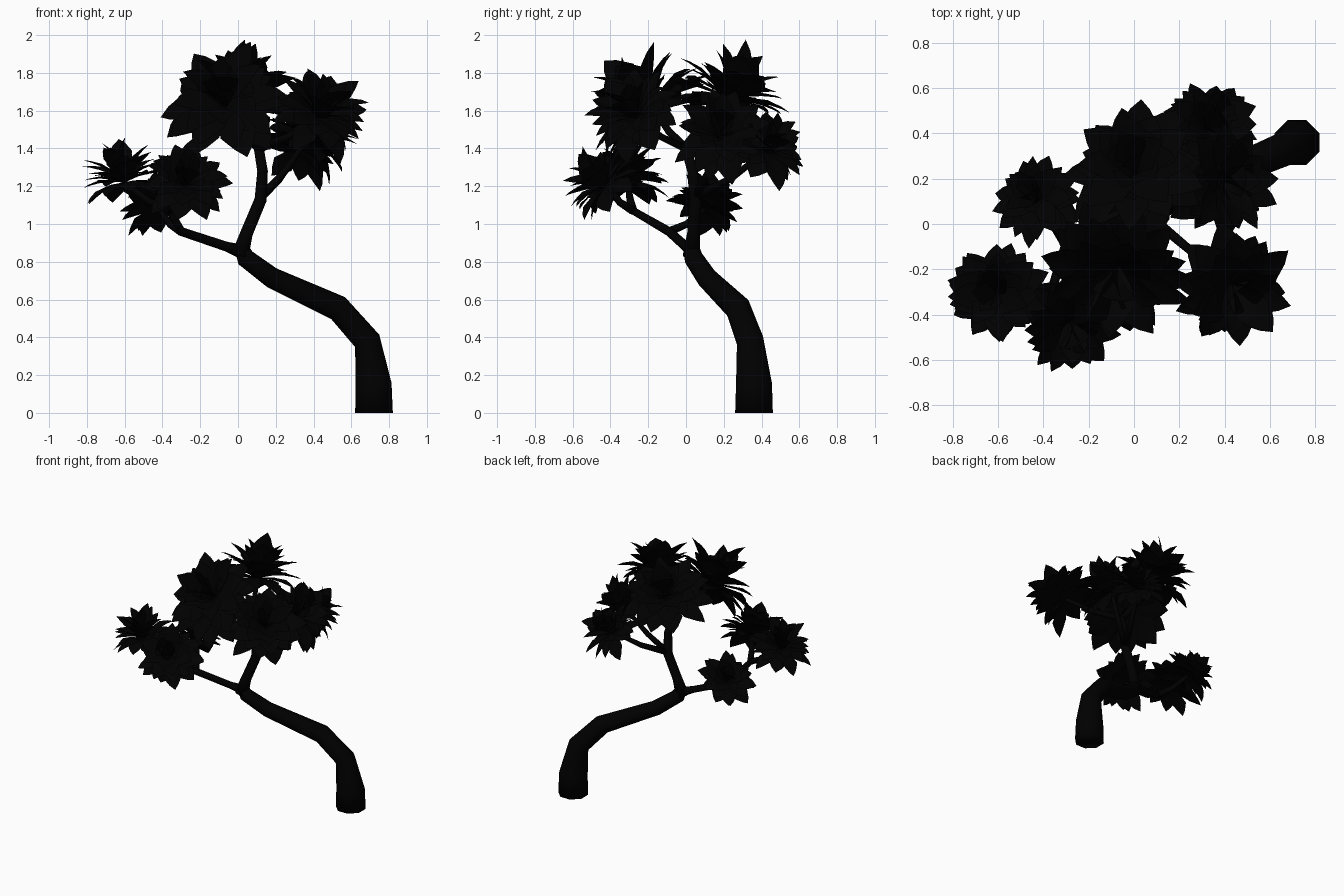
import bpy, bmesh, math, random
from mathutils import Vector, Matrix

if "Cube" in bpy.data.objects:
    bpy.data.objects.remove(bpy.data.objects["Cube"])

random.seed(7)


def material(name, rgb):
    m = bpy.data.materials.new(name)
    m.diffuse_color = (*rgb, 1)
    m.use_nodes = True
    m.node_tree.nodes["Principled BSDF"].inputs["Base Color"].default_value = m.diffuse_color
    return m


BARK = material("bark", (0.0, 0.0, 0.0))
LEAF = material("foliage", (0.0, 0.0, 0.0))


def finish(name, bm, mat):
    for f in bm.faces:
        f.smooth = True
    me = bpy.data.meshes.new(name)
    bm.to_mesh(me)
    bm.free()
    me.materials.append(mat)
    ob = bpy.data.objects.new(name, me)
    bpy.context.collection.objects.link(ob)
    return ob


def limb(name, path, sides=8):
    """Tapered tube through (x, y, z, radius) points."""
    pts = [Vector(p[:3]) for p in path]
    bm = bmesh.new()
    rings = []
    for i, p in enumerate(pts):
        t = Vector()
        if i > 0:
            t += (p - pts[i - 1]).normalized()
        if i < len(pts) - 1:
            t += (pts[i + 1] - p).normalized()
        if p.z == 0:
            t = Vector((0, 0, 1))
        q = Vector((0, 0, 1)).rotation_difference(t.normalized())
        ring = []
        for k in range(sides):
            a = math.tau * (k + 0.5) / sides
            ring.append(bm.verts.new(p + q @ Vector((math.cos(a), math.sin(a), 0)) * path[i][3]))
        rings.append(ring)
    for a, b in zip(rings, rings[1:]):
        for k in range(sides):
            n = (k + 1) % sides
            bm.faces.new((a[k], a[n], b[n], b[k]))
    bm.faces.new(rings[0][::-1])
    bm.faces.new(rings[-1])
    return finish(name, bm, BARK)


def add_leaf(bm, frame, length, width, start, curl):
    """Pointed, creased leaf that bends away from the rosette axis."""
    rows = []
    pos, ang = Vector((0, 0, 0)), start
    steps = ((0.0, 0.12), (0.35, 0.75), (0.62, 1.0), (0.85, 0.5), (1.0, 0.0))
    last = 0
    for t, w in steps:
        pos = pos + Vector((math.sin(ang), 0, math.cos(ang))) * (t - last) * length
        last = t
        ang = start + curl * t
        up = Vector((-math.cos(ang), 0, math.sin(ang))) * w * width * 0.1
        half = Vector((0, w * width / 2, 0))
        cols = [pos] if w == 0 else [pos - half + up, pos, pos + half + up]
        rows.append([bm.verts.new(frame @ c) for c in cols])
    for a, b in zip(rows, rows[1:]):
        for k in range(2):
            if len(b) == 1:
                bm.faces.new((a[k], a[k + 1], b[0]))
            else:
                bm.faces.new((a[k], a[k + 1], b[k + 1], b[k]))


def rosette(name, centre, radius, axis):
    """Dome of overlapping leaves in tilted layers."""
    bm = bmesh.new()
    q = Vector((0, 0, 1)).rotation_difference(Vector(axis).normalized()).to_matrix().to_4x4()
    base = Matrix.Translation(centre) @ q
    for tilt, count in ((8, 4), (32, 7), (55, 9), (76, 10), (98, 9)):
        off = random.random() * math.tau
        for k in range(count):
            spin = off + math.tau * (k + random.uniform(-0.2, 0.2)) / count
            add_leaf(bm, base @ Matrix.Rotation(spin, 4, 'Z'),
                     radius * random.uniform(0.84, 1.12), radius * random.uniform(0.45, 0.6),
                     math.radians(tilt + random.uniform(-10, 10)), math.radians(28))
    return finish(name, bm, LEAF)


# Leaning trunk
limb("trunk", [(0.72, 0.36, 0, 0.108), (0.718, 0.36, 0.15, 0.103), (0.685, 0.34, 0.38, 0.076),
               (0.53, 0.275, 0.555, 0.07), (0.18, 0.11, 0.715, 0.056),
               (0.04, 0.04, 0.82, 0.052), (0.01, 0.03, 0.89, 0.036)])

# Main upright branch and low left branch
limb("upright_branch", [(0.01, 0.03, 0.83, 0.05), (0.045, 0.04, 0.95, 0.036),
                        (0.12, 0.05, 1.13, 0.035), (0.13, 0.035, 1.28, 0.03),
                        (0.11, 0.0, 1.4, 0.028)])
limb("left_branch", [(0.03, 0.04, 0.85, 0.04), (-0.06, -0.0, 0.88, 0.026),
                     (-0.3, -0.09, 0.96, 0.024), (-0.36, -0.28, 1.07, 0.02)])

# Leaf clusters: centre, radius, facing axis, and the branch joint feeding each
LOW, TIP = (-0.3, -0.09, 0.96), (-0.36, -0.28, 1.07)
SIDE, TOP = (0.12, 0.05, 1.14), (0.11, 0.0, 1.4)
clusters = [
    ("low_back", (-0.42, 0.1, 1.08), 0.205, (-0.4, 0.4, 0.8), LOW),
    ("low_left", (-0.6, -0.31, 1.22), 0.23, (-0.2, 0.0, 1), TIP),
    ("low_front", (-0.28, -0.42, 1.2), 0.235, (0.1, -0.6, 0.7), TIP),
    ("crown_front", (-0.07, -0.18, 1.62), 0.345, (-0.1, -0.65, 0.7), TOP),
    ("crown_back", (0.01, 0.22, 1.65), 0.31, (-0.05, 0.4, 0.9), TOP),
    ("crown_right", (0.42, -0.26, 1.56), 0.285, (0.4, -0.4, 0.8), TOP),
    ("side_back", (0.32, 0.42, 1.38), 0.23, (0.45, 0.4, 0.7), SIDE),
    ("side_right", (0.37, 0.19, 1.45), 0.26, (0.6, 0.0, 0.7), SIDE),
]
for name, c, r, axis, joint in clusters:
    c, j = Vector(c), Vector(joint)
    mid = j.lerp(c, 0.5) - Vector((0, 0, 0.02))
    limb(name + "_twig", [(*j, 0.024), (*mid, 0.02), (*c, 0.014)], 6)
    rosette(name + "_leaves", c, r, axis)
